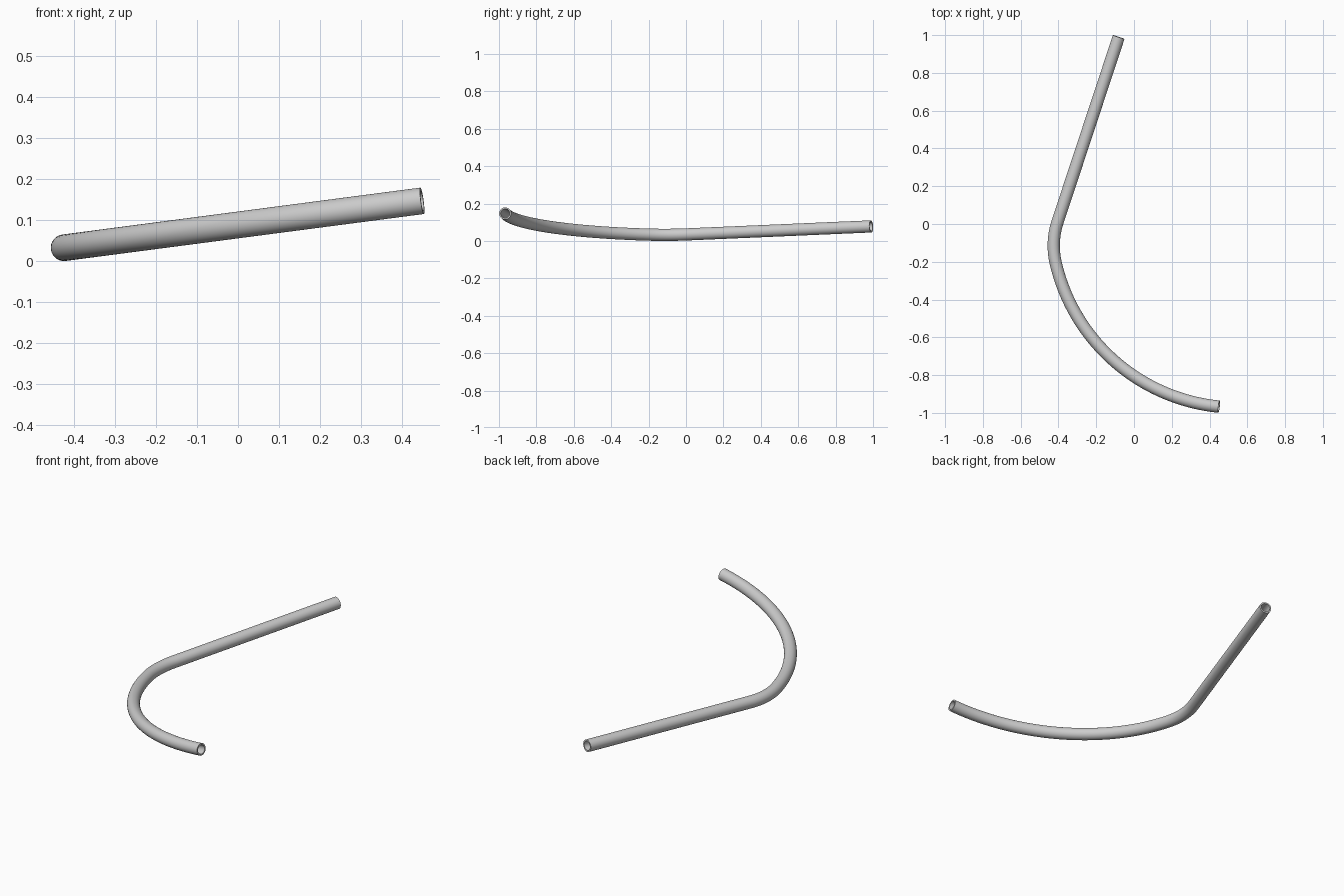
import bpy, bmesh
from math import sin, cos, pi, acos, atan2
from mathutils import Vector

cube = bpy.data.objects.get("Cube")
if cube:
    bpy.data.objects.remove(cube)

RADIUS, WALL, SIDES = 0.0325, 0.008, 32
SLOPE = 0.131                       # the bent tube lies in a tilted plane
BACK_END = Vector((-0.081, 0.99))
FRONT_END = Vector((0.45, -0.967))
BEND_CENTRE, BEND_R = Vector((-0.025, -0.115)), 0.4
END_TILT = 0.1


def arc(centre, radius, start, end, steps):
    return [centre + radius * Vector((cos(a), sin(a)))
            for a in (start + (end - start) * i / steps for i in range(steps + 1))]


# Large sweep: tangent to the tight bend and ending at the front end
inward = Vector((sin(END_TILT), cos(END_TILT)))
gap = FRONT_END - BEND_CENTRE
sweep_r = (gap.length_squared - BEND_R ** 2) / (-2 * gap.dot(inward) - 2 * BEND_R)
sweep_centre = FRONT_END + inward * sweep_r

# Angles where the straight, the bend and the sweep meet
to_back = BACK_END - BEND_CENTRE
bend_start = atan2(to_back.y, to_back.x) + acos(BEND_R / to_back.length)
joint = BEND_CENTRE - sweep_centre
bend_end = atan2(joint.y, joint.x) % (2 * pi)
sweep_end = 1.5 * pi - END_TILT

# Centre line
flat = [BACK_END]
flat += arc(BEND_CENTRE, BEND_R, bend_start, bend_end, 24)
flat += arc(sweep_centre, sweep_r, bend_end, sweep_end, 48)[1:]
path = [Vector((p.x, p.y, RADIUS + SLOPE * (p.x + 0.425))) for p in flat]

# Sweep a circle along the centre line
normal = Vector((-SLOPE, 0, 1)).normalized()
bm = bmesh.new()
rings = []
for i, p in enumerate(path):
    before = p - path[i - 1] if i else path[1] - p
    after = path[i + 1] - p if i + 1 < len(path) else before
    tangent = (before.normalized() + after.normalized()).normalized()
    side = normal.cross(tangent)
    rings.append([bm.verts.new(p + RADIUS * (side * cos(a) + normal * sin(a)))
                  for a in (2 * pi * k / SIDES for k in range(SIDES))])
for a, b in zip(rings, rings[1:]):
    for k in range(SIDES):
        n = (k + 1) % SIDES
        bm.faces.new((a[k], a[n], b[n], b[k]))

# Face normals point away from the centre line
bm.normal_update()
bm.faces.ensure_lookup_table()
face = bm.faces[0]
if face.normal.dot(face.calc_center_median() - (path[0] + path[1]) / 2) < 0:
    bmesh.ops.reverse_faces(bm, faces=bm.faces[:])

mesh = bpy.data.meshes.new("bent_tube")
bm.to_mesh(mesh)
bm.free()
tube = bpy.data.objects.new("bent_tube", mesh)
bpy.context.collection.objects.link(tube)

# Hollow wall with open ends
wall = tube.modifiers.new("wall", 'SOLIDIFY')
wall.thickness = WALL
wall.offset = -1

bpy.ops.object.select_all(action='DESELECT')
tube.select_set(True)
bpy.context.view_layer.objects.active = tube
bpy.ops.object.modifier_apply(modifier=wall.name)
bpy.ops.object.shade_smooth_by_angle()
